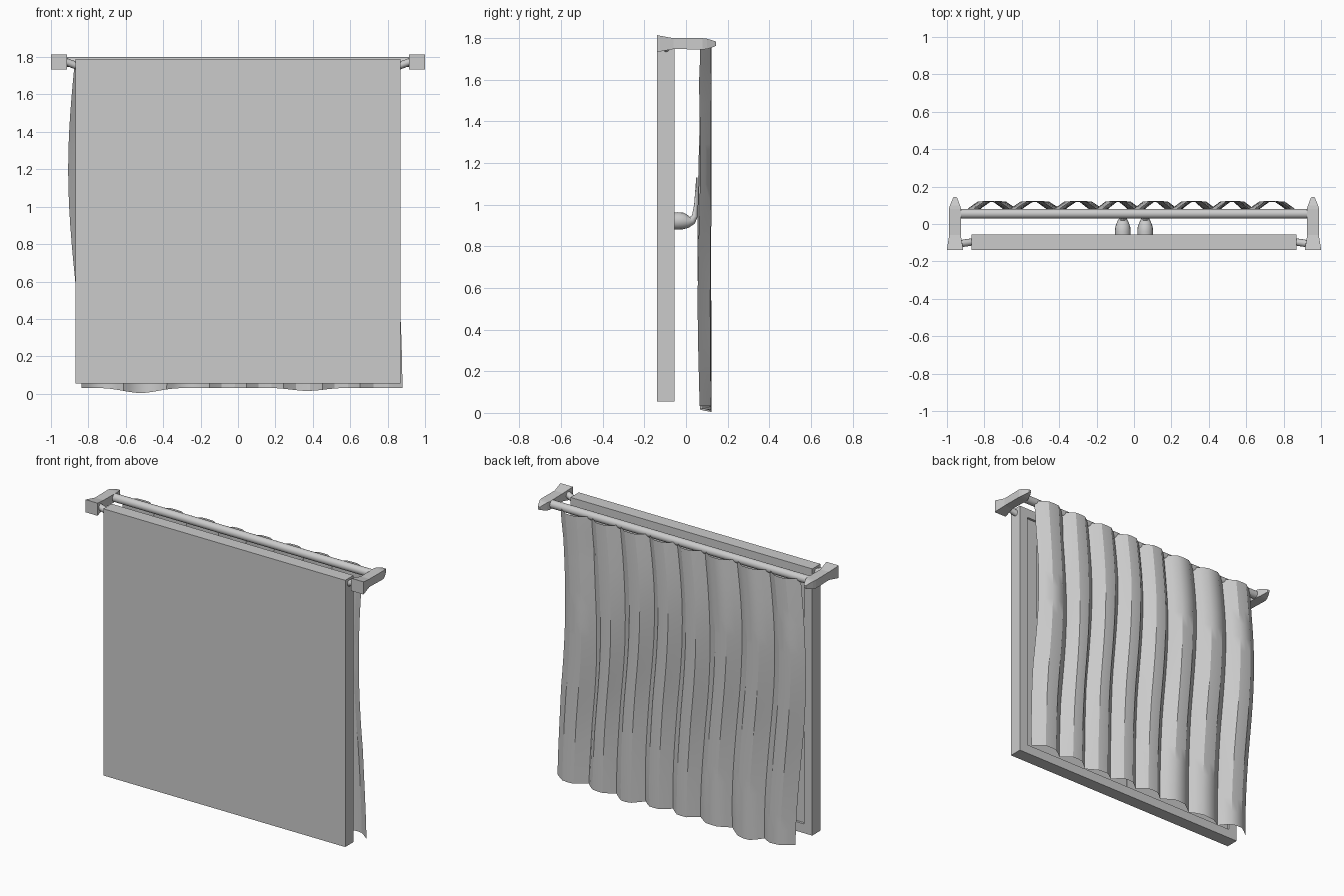
import bpy, bmesh, math, random
from mathutils import Vector

if "Cube" in bpy.data.objects:
    bpy.data.objects.remove(bpy.data.objects["Cube"])

random.seed(4)

def make(name, verts, faces, smooth=None):
    me = bpy.data.meshes.new(name)
    me.from_pydata(verts, [], faces)
    ob = bpy.data.objects.new(name, me)
    bpy.context.collection.objects.link(ob)
    bm = bmesh.new()
    bm.from_mesh(me)
    bmesh.ops.recalc_face_normals(bm, faces=bm.faces)
    bm.to_mesh(me)
    bm.free()
    if smooth:
        bpy.context.view_layer.objects.active = ob
        ob.select_set(True)
        bpy.ops.object.shade_smooth_by_angle(angle=math.radians(smooth))
        ob.select_set(False)
    return ob

def loft(name, rings, smooth=None):
    n = len(rings[0])
    verts = [v for r in rings for v in r]
    faces = [(i*n+j, i*n+(j+1) % n, (i+1)*n+(j+1) % n, (i+1)*n+j)
             for i in range(len(rings)-1) for j in range(n)]
    faces += [tuple(range(n)), tuple(range(len(verts)-n, len(verts)))]
    return make(name, verts, faces, smooth)

def box(name, x0, x1, y0, y1, z0, z1):
    return loft(name, [[(x, y0, z0), (x, y1, z0), (x, y1, z1), (x, y0, z1)] for x in (x0, x1)])

def tube(name, stations, sides=16, smooth=40):
    """stations: (point, radius) along a path"""
    pts = [Vector(p) for p, r in stations]
    rings = []
    for i, (p, r) in enumerate(stations):
        d = (pts[min(i+1, len(pts)-1)] - pts[max(i-1, 0)]).normalized()
        u = (Vector((1, 0, 0)) if abs(d.x) < .7 else Vector((0, 1, 0))).cross(d).normalized()
        w = d.cross(u)
        rings.append([tuple(pts[i] + r*(u*math.cos(a) + w*math.sin(a)))
                      for a in (2*math.pi*k/sides for k in range(sides))])
    return loft(name, rings, smooth)

def frame(name, x0, x1, z0, z1, w, yf, yb, yp):
    """slab with flat front and a recess sunk into its back"""
    def ring(x0, x1, z0, z1, y):
        return [(x0, y, z0), (x1, y, z0), (x1, y, z1), (x0, y, z1)]
    inner = (x0+w, x1-w, z0+w, z1-w)
    return loft(name, [ring(x0, x1, z0, z1, yf), ring(x0, x1, z0, z1, yb),
                       ring(*inner, yb), ring(*inner, yp)])

# window frame with two sashes set in the back
frame("window_frame", -.87, .87, .055, 1.79, .06, -.14, -.055, -.11)
for s, side in ((-1, "left"), (1, "right")):
    a, b = sorted((s*.003, s*.81))
    frame(side + "_sash", a, b, .115, 1.73, .09, -.11, -.07, -.1)

    # bulb handle
    hx = s*.06
    tube(side + "_handle", [((hx, y, z), r) for y, z, r in (
        (-.075, .922, .04), (-.04, .922, .042), (-.015, .922, .04), (.01, .92, .031),
        (.03, .925, .02), (.042, .945, .014), (.047, 1.0, .008), (.052, 1.13, .003))])

    # bracket: rectangular sections along y
    rings = []
    for y, xa, xb, za, zb in ((-.14, .913, 1.0, 1.733, 1.815),
                              (-.125, .915, .999, 1.736, 1.812),
                              (-.06, .926, .988, 1.748, 1.8),
                              (.08, .924, .99, 1.746, 1.8),
                              (.1, .93, .984, 1.748, 1.798),
                              (.138, .945, .968, 1.76, 1.786),
                              (.145, .95, .964, 1.765, 1.782)):
        rings.append([(s*xa, y, za), (s*xb, y, za), (s*xb, y, zb), (s*xa, y, zb)])
    loft(side + "_bracket", rings)

    # stub joining bracket to the window
    tube(side + "_bracket_pin", [((s*.86, -.095, 1.752), .02), ((s*.925, -.105, 1.777), .02)], 10)

# curtain rod
tube("curtain_rod", [((-.935, .055, 1.774), .026), ((.935, .055, 1.774), .026)], 20)

# hanging curtain with eight scalloped folds
valleys = [-.87, -.645, -.41, -.18, .02, .22, .43, .635, .86]
phase = [0] + [random.uniform(-.5, .5) for _ in range(7)] + [0]
fold = [(0, .068), (.14, .093), (.32, .12), (.5, .123), (.68, .12), (.86, .093)]

def sway(i, z):
    v = -.038*math.sin(math.pi*(z-.6)/1.2 + phase[i]*min(1, (1.8-z)*2))
    return v if v < 0 else v*(.9 - .05*i)

rows = 18
cols = []
for i in range(8):
    cols += [(i, t, y) for t, y in fold]
cols.append((7, 1, .068))
verts = []
for k in range(rows + 1):
    for i, t, y in cols:
        x0 = valleys[i]*(1-t) + valleys[i+1]*t
        zb = .032 - .028*math.exp(-((x0+.55)/.13)**2) - .017*math.exp(-((x0-.35)/.12)**2)
        z = zb + (1.775 - zb)*k/rows
        x = x0 + sway(i, z)*(1-t) + sway(i+1, z)*t
        depth = .012*math.sin(z*2.2 + phase[i])**2 * (1 if z < 1.6 else .2)
        verts.append((x, y - depth*(1 if y < .1 else .3), z))
n = len(cols)
faces = [(k*n+j, k*n+j+1, (k+1)*n+j+1, (k+1)*n+j) for k in range(rows) for j in range(n-1)]
make("curtain", verts, faces, 30)
